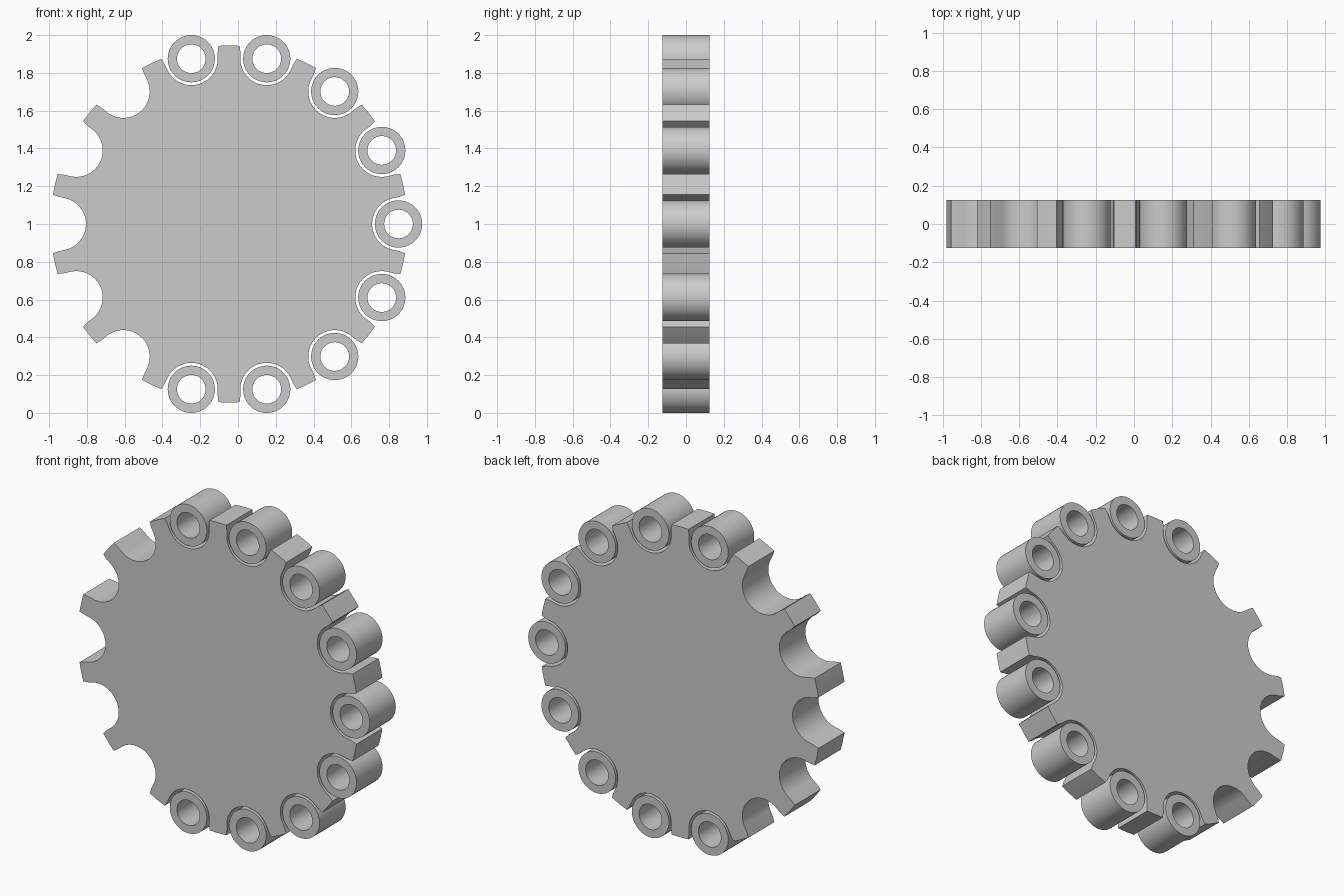
import bpy, bmesh
from math import sin, cos, radians, pi

if "Cube" in bpy.data.objects:
    bpy.data.objects.remove(bpy.data.objects["Cube"])

TEETH = 14
CX, CZ = -0.0475, 1.0        # wheel centre
PITCH_R, TIP_R = 0.8975, 0.945
SEAT_R, ROLLER_R, HOLE_R = 0.14, 0.125, 0.076
HALF_T = 0.125               # half thickness along y
STEP = 2 * pi / TEETH


def finish(bm, name):
    bmesh.ops.recalc_face_normals(bm, faces=bm.faces)
    me = bpy.data.meshes.new(name)
    bm.to_mesh(me)
    bm.free()
    ob = bpy.data.objects.new(name, me)
    bpy.context.collection.objects.link(ob)
    bpy.ops.object.select_all(action='DESELECT')
    ob.select_set(True)
    bpy.context.view_layer.objects.active = ob
    bpy.ops.object.shade_smooth_by_angle(angle=radians(20))
    return ob


# Sprocket outline: one notch (seat arc plus short flanks), repeated around
def notch():
    seat = []
    for i in range(-12, 13):
        a = radians(75) * i / 12
        seat.append((PITCH_R - SEAT_R * cos(a), SEAT_R * sin(a)))
    t = radians(9.44)
    tip = (TIP_R * cos(t), TIP_R * sin(t))
    flank = (0.899, 0.1434)
    mid = (TIP_R * cos(STEP / 2), TIP_R * sin(STEP / 2))
    return ([(tip[0], -tip[1]), (flank[0], -flank[1])] + seat
            + [flank, tip, mid])


bm = bmesh.new()
verts = []
for k in range(TEETH):
    c, s = cos(k * STEP), sin(k * STEP)
    for r, l in notch():
        verts.append(bm.verts.new((CX + r * c - l * s, -HALF_T,
                                   CZ + r * s + l * c)))
face = bm.faces.new(verts)
ext = bmesh.ops.extrude_face_region(bm, geom=[face], use_keep_orig=True)
moved = [g for g in ext["geom"] if isinstance(g, bmesh.types.BMVert)]
bmesh.ops.translate(bm, verts=moved, vec=(0, 2 * HALF_T, 0))
finish(bm, "sprocket_wheel")


# Hollow chain roller
def roller(name, x, z, n=48):
    bm = bmesh.new()
    rings = []
    for r, y in ((ROLLER_R, -HALF_T), (ROLLER_R, HALF_T),
                 (HOLE_R, HALF_T), (HOLE_R, -HALF_T)):
        rings.append([bm.verts.new((x + r * cos(2 * pi * i / n), y,
                                    z + r * sin(2 * pi * i / n)))
                      for i in range(n)])
    for a in range(4):
        p, q = rings[a], rings[(a + 1) % 4]
        for i in range(n):
            j = (i + 1) % n
            bm.faces.new((p[i], p[j], q[j], q[i]))
    return finish(bm, name)


# Nine rollers wrapped around the right side
for k in range(-4, 5):
    roller(f"chain_roller_{k + 5}", CX + PITCH_R * cos(k * STEP),
           CZ + PITCH_R * sin(k * STEP))
